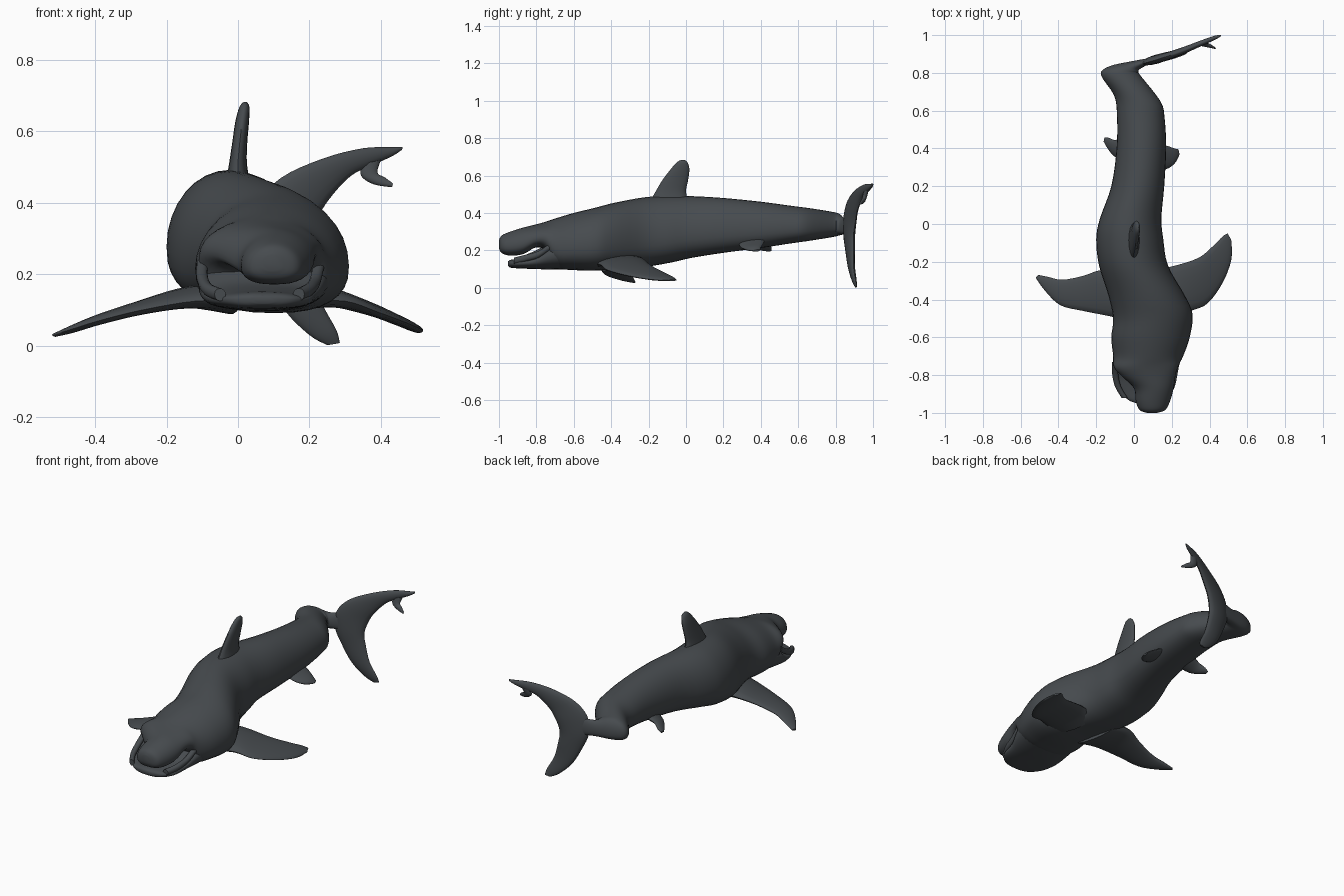
import bpy, bmesh, math
from mathutils import Vector

skin = bpy.data.materials.new("dark slate skin")
skin.diffuse_color = (0.062, 0.07, 0.077, 1)


def smooth_rows(rows, steps):
    """Catmull-Rom interpolation between stations."""
    out = []
    for i in range(len(rows) - 1):
        p0, p1, p2 = rows[max(i - 1, 0)], rows[i], rows[i + 1]
        p3 = rows[min(i + 2, len(rows) - 1)]
        for k in range(steps):
            t = k / steps
            out.append([0.5 * (2 * b + (c - a) * t + (2 * a - 5 * b + 4 * c - d) * t * t
                               + (3 * b - a - 3 * c + d) * t ** 3)
                        for a, b, c, d in zip(p0, p1, p2, p3)])
    return out + [list(rows[-1])]


def spow(v, e):
    return math.copysign(abs(v) ** e, v)


def loft(name, rows, up, sides=24, steps=4, low_exp=1.0):
    """Rows: edge point A, edge point B, bulge along +up, bulge along -up."""
    up = Vector(up).normalized()
    bm = bmesh.new()
    rings = []
    for r in smooth_rows(rows, steps):
        a, b = Vector(r[0:3]), Vector(r[3:6])
        mid, half = (a + b) / 2, (b - a) / 2
        ring = []
        for k in range(sides):
            ang = 2 * math.pi * k / sides
            c, s = math.cos(ang), math.sin(ang)
            e = low_exp if s < 0 else 1.0
            ring.append(bm.verts.new(mid + half * spow(c, e)
                                     + up * spow(s, e) * (r[6] if s > 0 else r[7])))
        rings.append(ring)
    for r0, r1 in zip(rings, rings[1:]):
        for k in range(sides):
            j = (k + 1) % sides
            bm.faces.new((r0[k], r0[j], r1[j], r1[k]))
    bm.faces.new(rings[0])
    bm.faces.new(rings[-1])
    bmesh.ops.recalc_face_normals(bm, faces=bm.faces)
    me = bpy.data.meshes.new(name)
    bm.to_mesh(me)
    bm.free()
    me.materials.append(skin)
    ob = bpy.data.objects.new(name, me)
    bpy.context.collection.objects.link(ob)
    bpy.ops.object.select_all(action='DESELECT')
    ob.select_set(True)
    bpy.context.view_layer.objects.active = ob
    bpy.ops.object.shade_smooth_by_angle(angle=math.radians(50))
    return ob


def hull(name, rows, waist=0.4, low_exp=0.8):
    """Rows: left x, y, right x, y, bottom z, top z."""
    full = []
    for xl, yl, xr, yr, zb, zt in rows:
        zm = zb + waist * (zt - zb)
        full.append((xl, yl, zm, xr, yr, zm, zt - zm, zm - zb))
    return loft(name, full, (0, 0, 1), 32, 4, low_exp)


def fin(name, rows, up):
    """Rows: leading point, trailing point, half thickness."""
    return loft(name, [r + (r[6],) for r in rows], up, 16, 4)


# body with the upper jaw, bending at the tail stem
hull("body", [
    (0.07, -1.0, 0.12, -1.0, 0.21, 0.255),
    (0.03, -0.985, 0.165, -0.985, 0.185, 0.28),
    (0.01, -0.94, 0.19, -0.94, 0.172, 0.30),
    (0.0, -0.87, 0.21, -0.87, 0.18, 0.322),
    (-0.06, -0.81, 0.22, -0.80, 0.215, 0.338),
    (-0.105, -0.76, 0.235, -0.75, 0.20, 0.352),
    (-0.11, -0.70, 0.26, -0.70, 0.11, 0.37),
    (-0.12, -0.60, 0.295, -0.60, 0.095, 0.40),
    (-0.11, -0.50, 0.31, -0.48, 0.092, 0.427),
    (-0.135, -0.38, 0.27, -0.38, 0.10, 0.455),
    (-0.185, -0.22, 0.18, -0.22, 0.112, 0.484),
    (-0.20, -0.08, 0.155, -0.08, 0.135, 0.492),
    (-0.18, 0.03, 0.145, 0.03, 0.16, 0.49),
    (-0.12, 0.2, 0.16, 0.2, 0.187, 0.48),
    (-0.092, 0.4, 0.17, 0.4, 0.213, 0.46),
    (-0.09, 0.57, 0.162, 0.56, 0.238, 0.438),
    (-0.105, 0.68, 0.14, 0.65, 0.252, 0.425),
    (-0.175, 0.79, 0.035, 0.785, 0.272, 0.405),
    (-0.13, 0.835, 0.025, 0.805, 0.28, 0.395),
    (-0.01, 0.862, 0.03, 0.82, 0.285, 0.375),
    (0.09, 0.88, 0.095, 0.855, 0.28, 0.385),
], low_exp=0.8)

# lower jaw, a shallow scoop under the snout
hull("lower_jaw", [
    (0.04, -0.953, 0.10, -0.953, 0.118, 0.14),
    (-0.025, -0.935, 0.16, -0.935, 0.107, 0.15),
    (-0.075, -0.88, 0.205, -0.88, 0.103, 0.157),
    (-0.10, -0.80, 0.22, -0.80, 0.10, 0.18),
    (-0.112, -0.73, 0.245, -0.73, 0.098, 0.24),
    (-0.11, -0.62, 0.27, -0.62, 0.10, 0.30),
], waist=0.55)

# raised lips along both sides of the lower jaw
for side, pts in (("left", [(-0.05, -0.92, .145), (-0.085, -0.86, .16), (-0.10, -0.79, .19), (-0.10, -0.73, .23)]),
                  ("right", [(0.17, -0.92, .145), (0.20, -0.86, .16), (0.215, -0.79, .18), (0.225, -0.73, .22)])):
    loft(side + "_lip", [(x - .016, y, z, x + .016, y, z, .016, .02) for x, y, z in pts],
         (0, 0, 1), 12)

# dorsal fin
fin("dorsal_fin", [
    (0, -0.20, .45, 0, 0.02, .45, .035),
    (0, -0.165, .51, 0, 0.0, .51, .025),
    (.005, -0.13, .57, .005, .01, .57, .021),
    (.012, -0.085, .63, .012, .018, .63, .019),
    (.018, -0.05, .67, .018, .01, .667, .014),
    (.02, -0.03, .682, .02, -.005, .682, .005)], (1, 0, 0))

# pectoral fins
fin("right_pectoral_fin", [
    (.18, -.50, .125, .08, -.25, .15, .045),
    (.30, -.46, .125, .20, -.225, .15, .028),
    (.39, -.42, .095, .34, -.18, .115, .019),
    (.47, -.31, .065, .42, -.115, .08, .015),
    (.515, -.19, .045, .47, -.065, .055, .011),
    (.516, -.09, .04, .495, -.05, .042, .005)], (0.3, 0, 1))
fin("left_pectoral_fin", [
    (0, -.52, .125, -.08, -.25, .14, .045),
    (-.12, -.49, .125, -.18, -.245, .14, .028),
    (-.27, -.46, .10, -.27, -.275, .115, .019),
    (-.39, -.43, .07, -.38, -.295, .08, .015),
    (-.47, -.355, .045, -.455, -.28, .05, .011),
    (-.52, -.285, .03, -.505, -.27, .03, .005)], (-0.3, 0, 1))

# pelvic fins
fin("right_pelvic_fin", [
    (.10, .28, .25, .10, .43, .27, .025),
    (.17, .29, .22, .17, .415, .24, .016),
    (.215, .32, .205, .215, .40, .215, .012),
    (.24, .365, .198, .235, .395, .2, .005)], (0.3, 0, 1))
fin("left_pelvic_fin", [
    (-.03, .33, .25, -.03, .46, .27, .025),
    (-.10, .355, .22, -.10, .445, .24, .016),
    (-.14, .40, .205, -.135, .457, .215, .012),
    (-.16, .435, .198, -.155, .457, .2, .005)], (-0.3, 0, 1))

# crescent tail fin, lower tip to upper tip
fin("tail_fin", [
    (.25, .907, .002, .285, .912, .008, .005),
    (.20, .895, .03, .275, .905, .045, .012),
    (.13, .875, .10, .235, .895, .12, .017),
    (.075, .86, .20, .21, .895, .21, .021),
    (.04, .85, .29, .20, .895, .28, .024),
    (.05, .85, .39, .22, .905, .35, .023),
    (.12, .87, .47, .255, .915, .41, .02),
    (.24, .91, .525, .315, .94, .475, .017),
    (.35, .955, .553, .375, .965, .505, .014),
    (.43, .987, .556, .43, .987, .53, .01),
    (.46, .998, .557, .458, .998, .548, .004)], (-.34, .94, 0))

# small notch lobe below the upper tip
fin("tail_notch_lobe", [
    (.345, .955, .51, .40, .97, .52, .012),
    (.345, .95, .475, .39, .957, .485, .013),
    (.38, .945, .452, .41, .945, .472, .012),
    (.43, .931, .444, .432, .931, .456, .006)], (-.34, .94, 0))
